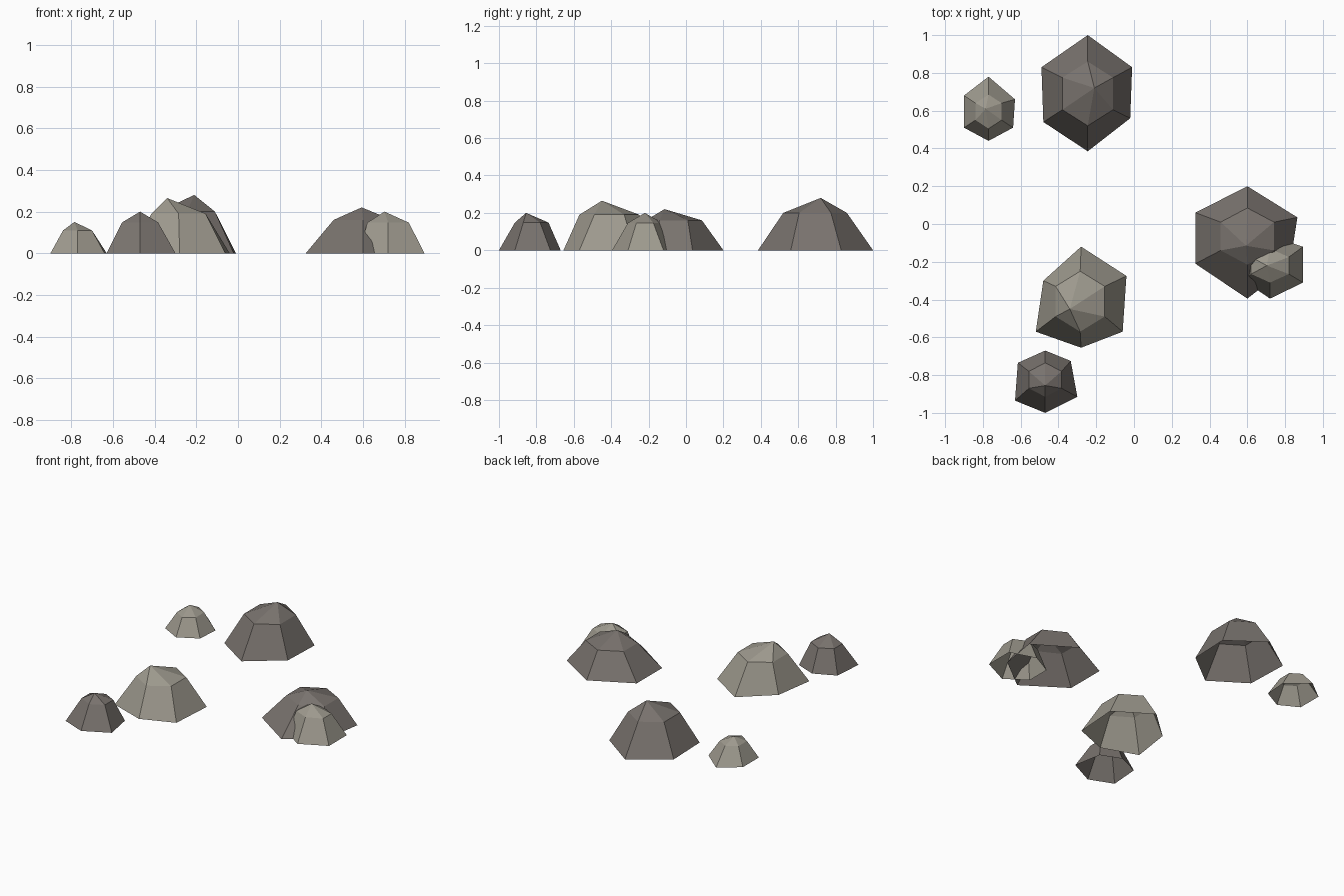
import bpy
import bmesh
from math import sin, cos, pi

default_cube = bpy.data.objects.get("Cube")
if default_cube:
    bpy.data.objects.remove(default_cube, do_unlink=True)


def make_material(name, color):
    material = bpy.data.materials.new(name)
    material.use_nodes = True
    material.diffuse_color = color
    shader = next(n for n in material.node_tree.nodes if n.type == "BSDF_PRINCIPLED")
    shader.inputs["Base Color"].default_value = color
    shader.inputs["Roughness"].default_value = 0.9
    return material


dark_stone = make_material("dark stone", (.19, .17, .155, 1))
light_stone = make_material("light stone", (.34, .32, .27, 1))


def make_rock(name, material, base, shoulder, peak):
    """Faceted open-bottomed rock.
    base: six ground corners, clockwise from the back
    shoulder: centre x, centre y, radius x, radius y, height
    peak: off-centre tip"""
    bm = bmesh.new()
    center_x, center_y, radius_x, radius_y, height = shoulder
    foot = [bm.verts.new((x, y, 0)) for x, y in base]
    ring = []
    for i in range(len(base)):
        angle = i * pi / 3
        ring.append(bm.verts.new((center_x + radius_x * sin(angle),
                                  center_y + radius_y * cos(angle),
                                  height)))
    tip = bm.verts.new(peak)

    # Steep side walls and a shallow faceted cap
    for i in range(len(base)):
        j = (i + 1) % len(base)
        bm.faces.new((foot[j], foot[i], ring[i], ring[j]))
        bm.faces.new((ring[j], ring[i], tip))

    mesh = bpy.data.meshes.new(name)
    bm.to_mesh(mesh)
    bm.free()
    mesh.materials.append(material)
    rock = bpy.data.objects.new(name, mesh)
    bpy.context.collection.objects.link(rock)
    return rock


# Large rock at the back
make_rock("back_large_rock", dark_stone,
          base=[(-.245, 1), (-.01, .83), (-.02, .56),
                (-.245, .385), (-.48, .54), (-.49, .83)],
          shoulder=(-.245, .69, .155, .17, .2),
          peak=(-.21, .72, .28))

# Small pale rock in the back corner
make_rock("back_small_rock", light_stone,
          base=[(-.77, .78), (-.63, .66), (-.64, .51),
                (-.77, .44), (-.9, .51), (-.9, .68)],
          shoulder=(-.77, .595, .08, .09, .11),
          peak=(-.785, .61, .15))

# Large pale rock near the front
make_rock("front_large_rock", light_stone,
          base=[(-.28, -.12), (-.04, -.275), (-.06, -.57),
                (-.28, -.655), (-.52, -.57), (-.48, -.3)],
          shoulder=(-.285, -.41, .15, .16, .19),
          peak=(-.34, -.45, .265))

# Small dark rock at the very front
make_rock("front_small_rock", dark_stone,
          base=[(-.47, -.67), (-.335, -.725), (-.3, -.915),
                (-.47, -1), (-.63, -.935), (-.615, -.735)],
          shoulder=(-.47, -.825, .1, .09, .148),
          peak=(-.47, -.855, .2))

# Broad rock at the side
make_rock("side_large_rock", dark_stone,
          base=[(.6, .2), (.865, .035), (.825, -.22),
                (.6, -.395), (.325, -.21), (.325, .06)],
          shoulder=(.6, -.065, .163, .15, .16),
          peak=(.593, -.115, .22))

# Small pale rock leaning into the broad one
make_rock("side_small_rock", light_stone,
          base=[(.72, -.065), (.895, -.12), (.895, -.31),
                (.72, -.395), (.58, -.3), (.58, -.14)],
          shoulder=(.72, -.22, .115, .09, .147),
          peak=(.703, -.22, .2))
